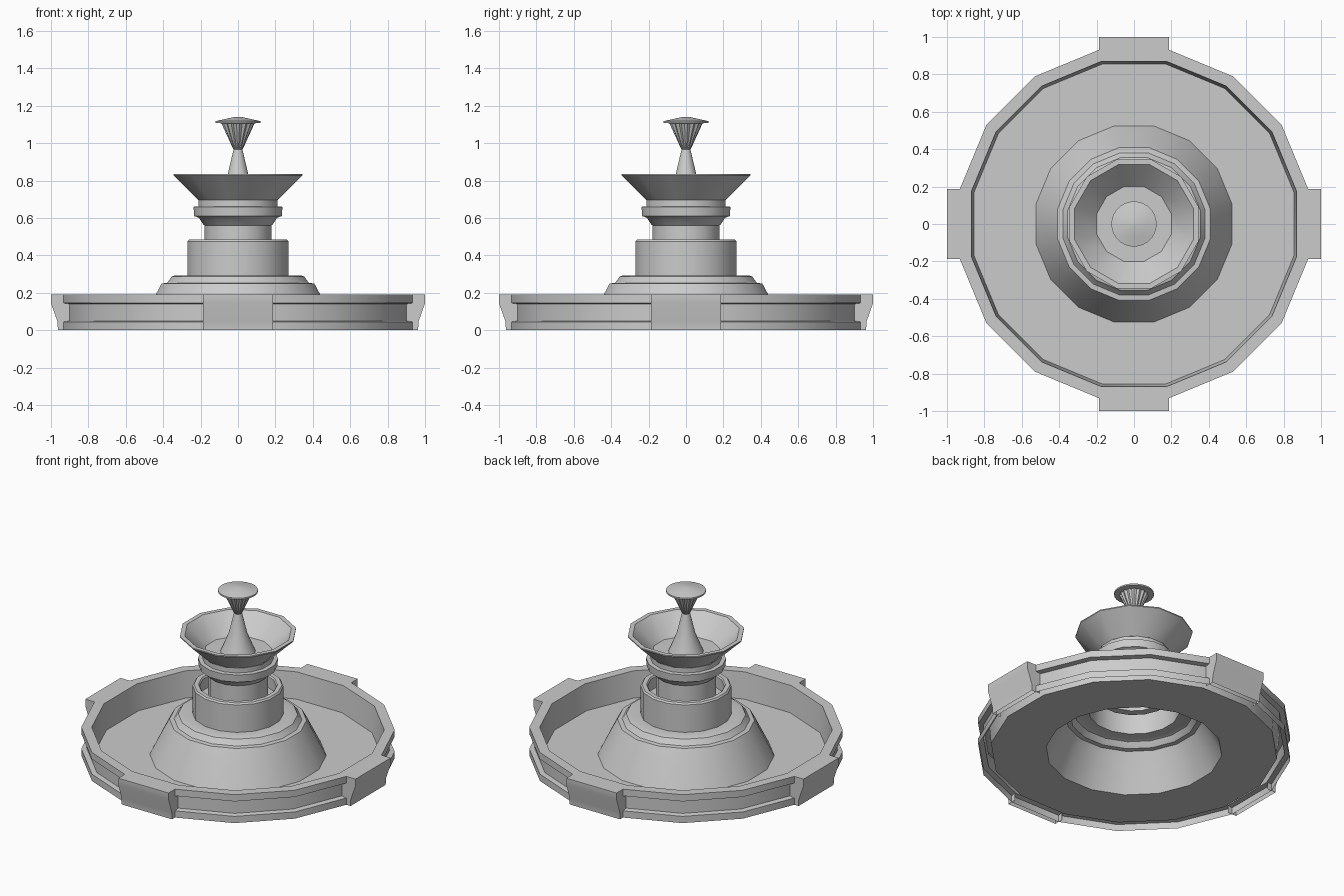
import bpy, bmesh, math

if "Cube" in bpy.data.objects:
    bpy.data.objects.remove(bpy.data.objects["Cube"])


def finish(name, bm, angle=32):
    me = bpy.data.meshes.new(name)
    bm.to_mesh(me)
    bm.free()
    ob = bpy.data.objects.new(name, me)
    bpy.context.collection.objects.link(ob)
    bpy.ops.object.select_all(action='DESELECT')
    ob.select_set(True)
    bpy.context.view_layer.objects.active = ob
    bpy.ops.object.shade_smooth_by_angle(angle=math.radians(angle))
    return ob


def lathe(name, profile, sides, flute=None):
    """Revolve (flat radius, z) pairs, flats facing the axes; flute maps ring index -> groove factor."""
    bm = bmesh.new()
    rings = []
    for k, (r, z) in enumerate(profile):
        r /= math.cos(math.pi / sides)
        ring = []
        for i in range(sides):
            a = 2 * math.pi * (i + 0.5) / sides
            q = r * (flute.get(k, 1) if flute and i % 2 else 1)
            ring.append(bm.verts.new((q * math.cos(a), q * math.sin(a), z)))
        rings.append(ring)
    for a, b in zip(rings, rings[1:]):
        for i in range(sides):
            j = (i + 1) % sides
            bm.faces.new((a[i], a[j], b[j], b[i]))
    if profile[-1][0] < 0.03:
        bm.faces.new(rings[-1])
    return finish(name, bm)


# Pool: grooved outer wall, rim, inner wall and floor, open underneath
lathe("pool_basin", [(.932, 0), (.932, .045), (.90, .05), (.90, .14), (.932, .145),
                     (.932, .19), (.87, .19), (.855, .015), (.525, .015)], 16)

# Sloping stepped foot and hollow drum
lathe("pedestal_drum", [(.525, .015), (.44, .19), (.408, .25), (.38, .253), (.37, .265),
                        (.355, .287), (.34, .292), (.27, .292), (.27, .475), (.262, .485),
                        (.235, .485), (.228, .475), (.228, .40), (.178, .40)], 16)

# Column with flared collar
lathe("column_collar", [(.178, .40), (.178, .56), (.185, .565), (.208, .60), (.222, .607),
                        (.234, .61), (.238, .66), (.212, .662), (.212, .695), (.19, .695)], 16)

# Upper bowl
lathe("upper_bowl", [(.19, .695), (.21, .695), (.345, .828), (.345, .835), (.317, .835),
                     (.20, .71), (.10, .71)], 12)

# Spout stem, fluted cup and cap
lathe("spout_stem", [(.105, .71), (.056, .83), (.024, .965)], 24)
lathe("fluted_cup", [(.024, .965), (.088, 1.105)], 32, {1: .88})
lathe("spout_cap", [(.06, 1.105), (.12, 1.108), (.12, 1.118), (.075, 1.128), (.02, 1.14)], 24)

# Four buttresses on the pool wall, open at the bottom
side = [(-.90, 0), (-.963, 0), (-.965, .045), (-1.0, .145), (-1.0, .19), (-.90, .19)]
for n, label in enumerate(("front", "right", "back", "left")):
    bm = bmesh.new()
    L = [bm.verts.new((-.186, y, z)) for y, z in side]
    R = [bm.verts.new((.186, y, z)) for y, z in side]
    bm.faces.new(L[::-1])
    bm.faces.new(R)
    for i in range(1, len(side) - 1):
        bm.faces.new((L[i], R[i], R[i + 1], L[i + 1]))
    ob = finish(label + "_buttress", bm, 20)
    ob.rotation_euler.z = n * math.pi / 2
